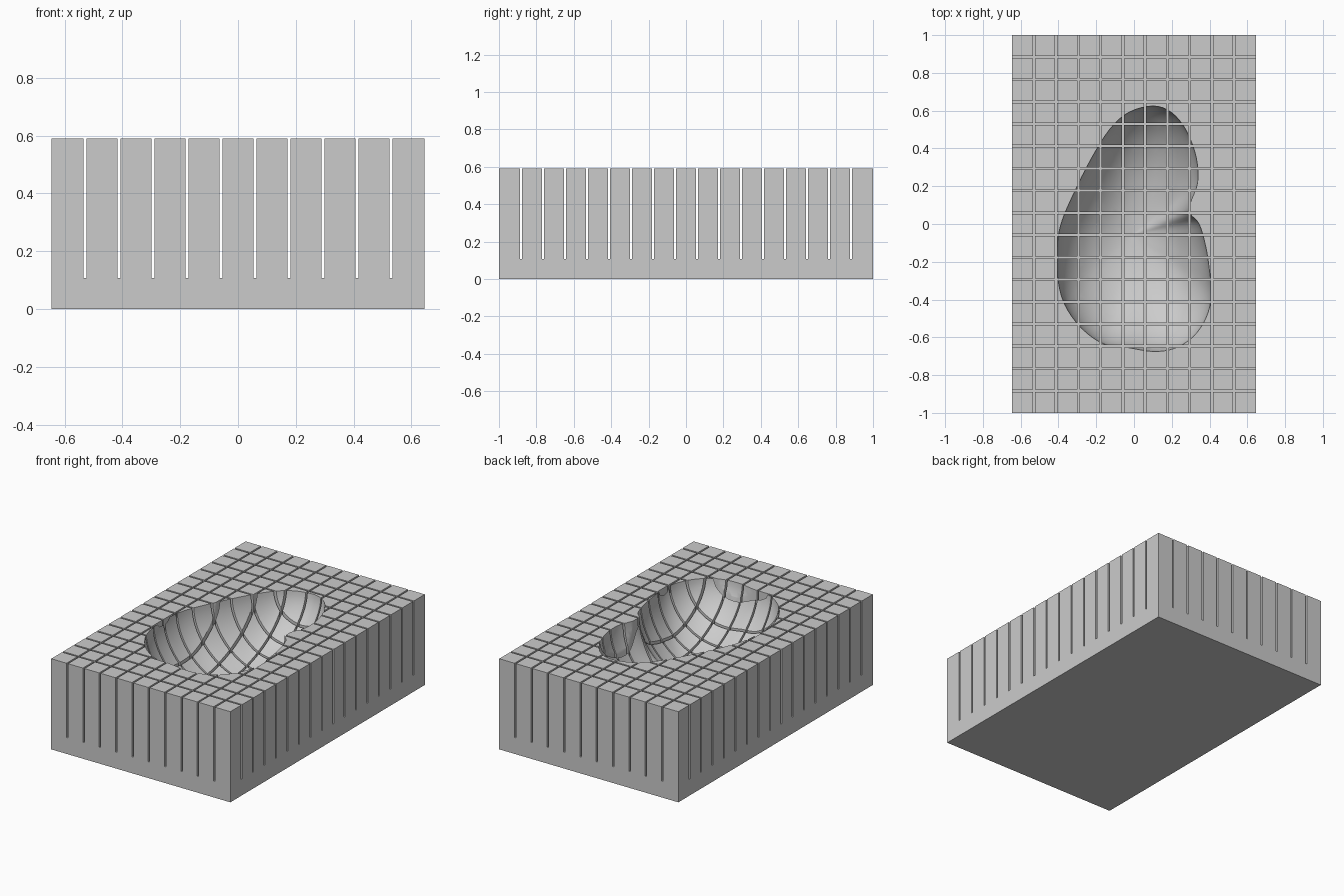
import bpy, bmesh, math
from mathutils import Vector

if "Cube" in bpy.data.objects:
    bpy.data.objects.remove(bpy.data.objects["Cube"])

HX, HY, TOP, SLOT_Z = 0.645, 1.0, 0.59, 0.107
PITCH, GAP = 0.1177, 0.011


def link(name, bm):
    bmesh.ops.recalc_face_normals(bm, faces=bm.faces)
    me = bpy.data.meshes.new(name)
    bm.to_mesh(me)
    bm.free()
    ob = bpy.data.objects.new(name, me)
    bpy.context.collection.objects.link(ob)
    return ob


def cell_lines(half, slots):
    # edges of the blocks and the slots between them
    lines = [-half]
    for i in range(slots):
        c = (i - (slots - 1) / 2) * PITCH
        lines += [c - GAP / 2, c + GAP / 2]
    return lines + [half]


# slotted foam block: slot floor grid, raised pillars, solid base
xs, ys = cell_lines(HX, 10), cell_lines(HY, 16)
bm = bmesh.new()
grid = [[bm.verts.new((x, y, SLOT_Z)) for y in ys] for x in xs]
pillars = []
for i in range(len(xs) - 1):
    for j in range(len(ys) - 1):
        f = bm.faces.new((grid[i][j], grid[i + 1][j], grid[i + 1][j + 1], grid[i][j + 1]))
        if i % 2 == 0 and j % 2 == 0:
            pillars.append(f)
border = [e for e in bm.edges if e.is_boundary]
low = bmesh.ops.extrude_edge_only(bm, edges=border)["geom"]
for v in low:
    if isinstance(v, bmesh.types.BMVert):
        v.co.z = 0
rim = [e for e in bm.edges if e.is_boundary and all(v.co.z < 0.01 for v in e.verts)]
bmesh.ops.contextual_create(bm, geom=rim)
for f in pillars:
    loop = list(f.verts)
    bm.faces.remove(f)
    up = [bm.verts.new((v.co.x, v.co.y, TOP)) for v in loop]
    bm.faces.new(up)
    for k in range(4):
        n = (k + 1) % 4
        bm.faces.new((loop[k], loop[n], up[n], up[k]))
block = link("slotted_foam_block", bm)

# recess outline, smoothed through a few points
pts = [(0.40, -0.25), (0.41, -0.38), (0.38, -0.50), (0.31, -0.60), (0.21, -0.66),
       (0.10, -0.675), (-0.03, -0.655), (-0.16, -0.635), (-0.28, -0.55), (-0.37, -0.42),
       (-0.405, -0.27), (-0.405, -0.10), (-0.38, 0.02), (-0.32, 0.16), (-0.23, 0.34),
       (-0.13, 0.50), (-0.03, 0.59), (0.10, 0.625), (0.20, 0.59), (0.28, 0.49),
       (0.33, 0.35), (0.337, 0.22), (0.298, 0.11), (0.297, 0.055), (0.345, 0.0), (0.38, -0.12)]
P = [Vector(p) for p in pts]
outline, N, SUB = [], len(P), 4
for i in range(N):
    a, b, c, d = (P[(i + k - 1) % N] for k in range(4))
    for s in range(SUB):
        t = s / SUB
        outline.append(0.5 * (2 * b + (c - a) * t + (2 * a - 5 * b + 4 * c - d) * t * t
                              + (3 * b - a - 3 * c + d) * t ** 3))

# bowl-shaped cutter under that outline
CENTRE, DEPTH, RINGS = Vector((-0.01, -0.06)), 0.38, 18
bm = bmesh.new()
bottom = bm.verts.new((*CENTRE, TOP - DEPTH))
rings = []
for r in range(1, RINGS + 1):
    t = r / RINGS * math.pi / 2
    z = TOP + 0.002 - DEPTH * max(math.cos(t), 0) ** 1.1
    rings.append([bm.verts.new((*(CENTRE + (p - CENTRE) * math.sin(t)), z)) for p in outline])
rings.append([bm.verts.new((*p, TOP + 0.1)) for p in outline])
M = len(outline)
for k in range(M):
    n = (k + 1) % M
    bm.faces.new((bottom, rings[0][n], rings[0][k]))
    for lo, hi in zip(rings, rings[1:]):
        bm.faces.new((lo[k], lo[n], hi[n], hi[k]))
bm.faces.new(rings[-1])
cutter = link("recess_cutter", bm)
cutter.hide_render = True

# carve the recess
mod = block.modifiers.new("recess", "BOOLEAN")
mod.operation, mod.solver, mod.object = "DIFFERENCE", "EXACT", cutter
bpy.context.view_layer.objects.active = block
block.select_set(True)
bpy.ops.object.modifier_apply(modifier=mod.name)
bpy.data.objects.remove(cutter)
bpy.ops.object.shade_smooth_by_angle(angle=math.radians(30))
